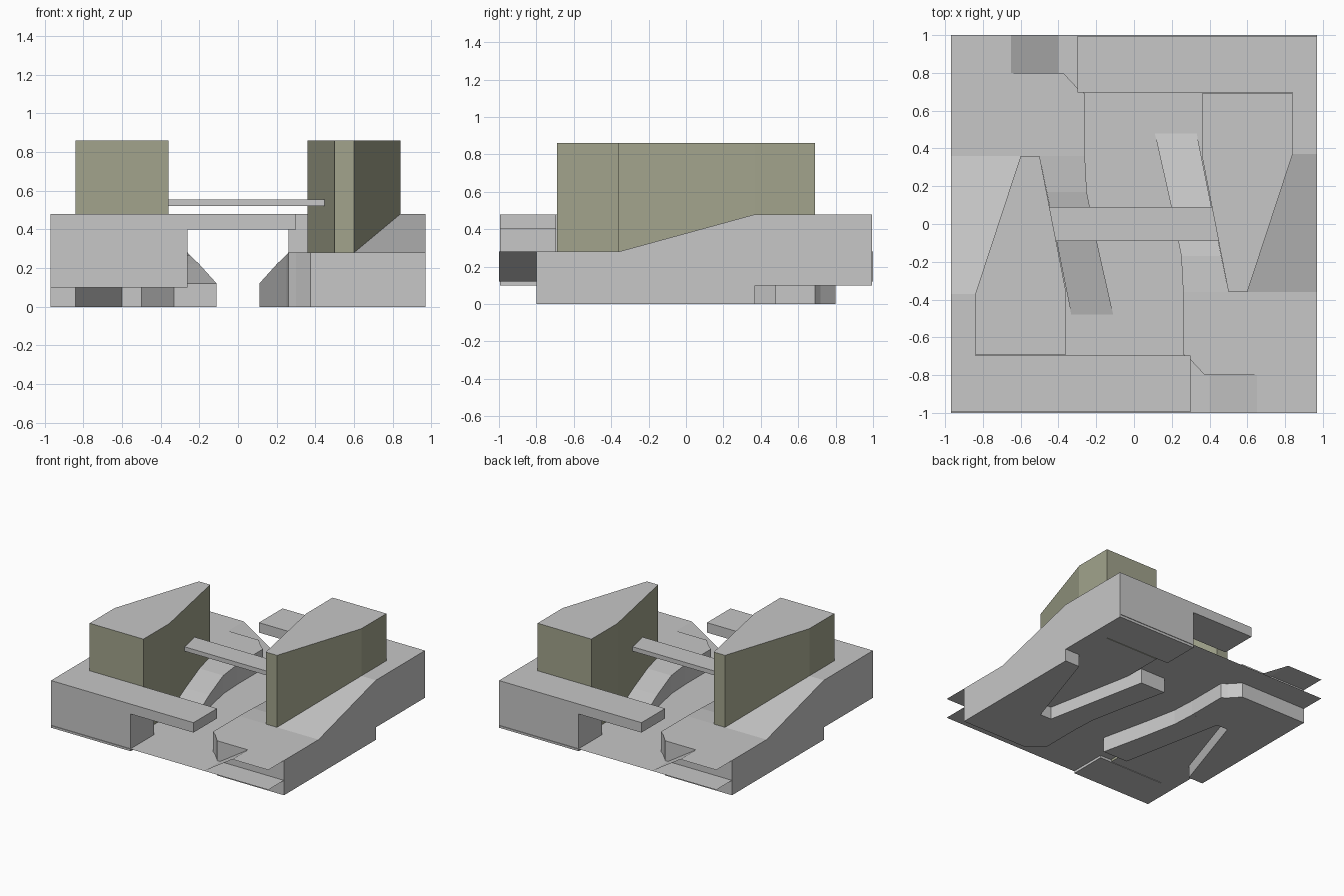
import bpy
import bmesh

if "Cube" in bpy.data.objects:
    bpy.data.objects.remove(bpy.data.objects["Cube"], do_unlink=True)


def material(name, rgb):
    mat = bpy.data.materials.new(name)
    mat.use_nodes = True
    mat.diffuse_color = (*rgb, 1)
    mat.node_tree.nodes["Principled BSDF"].inputs["Base Color"].default_value = (*rgb, 1)
    return mat


GREY = material("concrete grey", (0.57, 0.57, 0.57))
OLIVE = material("olive wall", (0.36, 0.37, 0.265))


def finish(bm, name, mats=(GREY,)):
    """Turn a bmesh into a flat shaded object."""
    bmesh.ops.recalc_face_normals(bm, faces=bm.faces)
    mesh = bpy.data.meshes.new(name)
    bm.to_mesh(mesh)
    bm.free()
    for mat in mats:
        mesh.materials.append(mat)
    obj = bpy.data.objects.new(name, mesh)
    bpy.context.scene.collection.objects.link(obj)
    return obj


def prism(name, outline, bottom, top, turn=1, mats=(GREY,)):
    """Upright solid; top is a height or a function of y. turn=-1 spins it half round."""
    height = top if callable(top) else lambda y: top
    bm = bmesh.new()
    low = [bm.verts.new((turn * x, turn * y, bottom)) for x, y in outline]
    high = [bm.verts.new((turn * x, turn * y, height(y))) for x, y in outline]
    bm.faces.new(low)
    bm.faces.new(high)
    for i in range(len(outline)):
        j = (i + 1) % len(outline)
        side = bm.faces.new((low[i], low[j], high[j], high[i]))
        side.material_index = len(mats) - 1
    return finish(bm, name, mats)


def box(name, x0, x1, y0, y1, z0, z1, turn=1):
    return prism(name, [(x0, y0), (x1, y0), (x1, y1), (x0, y1)], z0, z1, turn)


def strip(name, rows):
    """Open sheet from rows of point pairs."""
    bm = bmesh.new()
    pairs = [[bm.verts.new(p) for p in row] for row in rows]
    for (a, b), (c, d) in zip(pairs, pairs[1:]):
        bm.faces.new((a, b, d, c))
    return finish(bm, name)


W, FLOOR, LOW, HIGH = 0.97, 0.12, 0.28, 0.48

# Thin valley floor
strip("valley_floor", [[(-W, -1, FLOOR), (W, -1, FLOOR)], [(-W, 1, FLOOR), (W, 1, FLOOR)]])

# Walkway between the two towers
prism("walkway", [(-0.455, 0.09), (-0.415, -0.09), (0.455, -0.09), (0.415, 0.09)], 0.52, 0.555)

# Each half is the other one turned half round
for turn, label in ((1, "left"), (-1, "right")):
    # Low terrace with a chamfered corner
    prism(label + "_low_terrace",
          [(W, -0.8), (W, -0.36), (0.26, -0.36), (0.26, -0.69), (0.3, -0.72), (0.375, -0.8)],
          0, LOW, turn)

    # Outer ramp climbing to the high platform
    prism(label + "_outer_ramp", [(W, -0.36), (W, 0.37), (0.84, 0.37), (0.6, -0.36)], 0,
          lambda y: LOW + (HIGH - LOW) * (y + 0.36) / 0.73, turn)

    # Inner ramp falling to the valley floor: y, inner x, outer x, height
    rows = [(-0.36, 0.26, 0.5, LOW), (-0.17, 0.25, 0.462, 0.268),
            (0.08, 0.2, 0.412, 0.22), (0.48, 0.11, 0.332, FLOOR)]
    bm = bmesh.new()
    rings = [[bm.verts.new((turn * x, turn * y, z))
              for x, z in ((a, 0), (b, 0), (b, h), (a, h))] for y, a, b, h in rows]
    for r, s in zip(rings, rings[1:]):
        for i in range(4):
            j = (i + 1) % 4
            bm.faces.new((r[i], r[j], s[j], s[i]))
    bm.faces.new(rings[0])
    bm.faces.new(rings[-1])
    finish(bm, label + "_inner_ramp")

    # Thin entry shelf rising from the floor to the low terrace
    strip(label + "_entry_shelf",
          [[(turn * x, turn * y, z) for y in (-1, -0.8)]
           for x, z in ((0.4, FLOOR), (0.65, LOW), (W, LOW))])

    # High platform, its side landing and the overhanging arm
    box(label + "_high_platform", 0.26, W, 0.695, 0.995, 0.1, HIGH, turn)
    box(label + "_side_landing", 0.84, W, 0.37, 0.695, 0.1, HIGH, turn)
    box(label + "_platform_arm", -0.3, 0.26, 0.695, 0.995, 0.4, HIGH, turn)

    # Wedge tower with olive sides and a grey roof
    prism(label + "_tower",
          [(0.36, 0.69), (0.36, 0.36), (0.5, -0.36), (0.6, -0.36), (0.84, 0.37), (0.84, 0.69)],
          0.1, 0.86, turn, (GREY, OLIVE))
